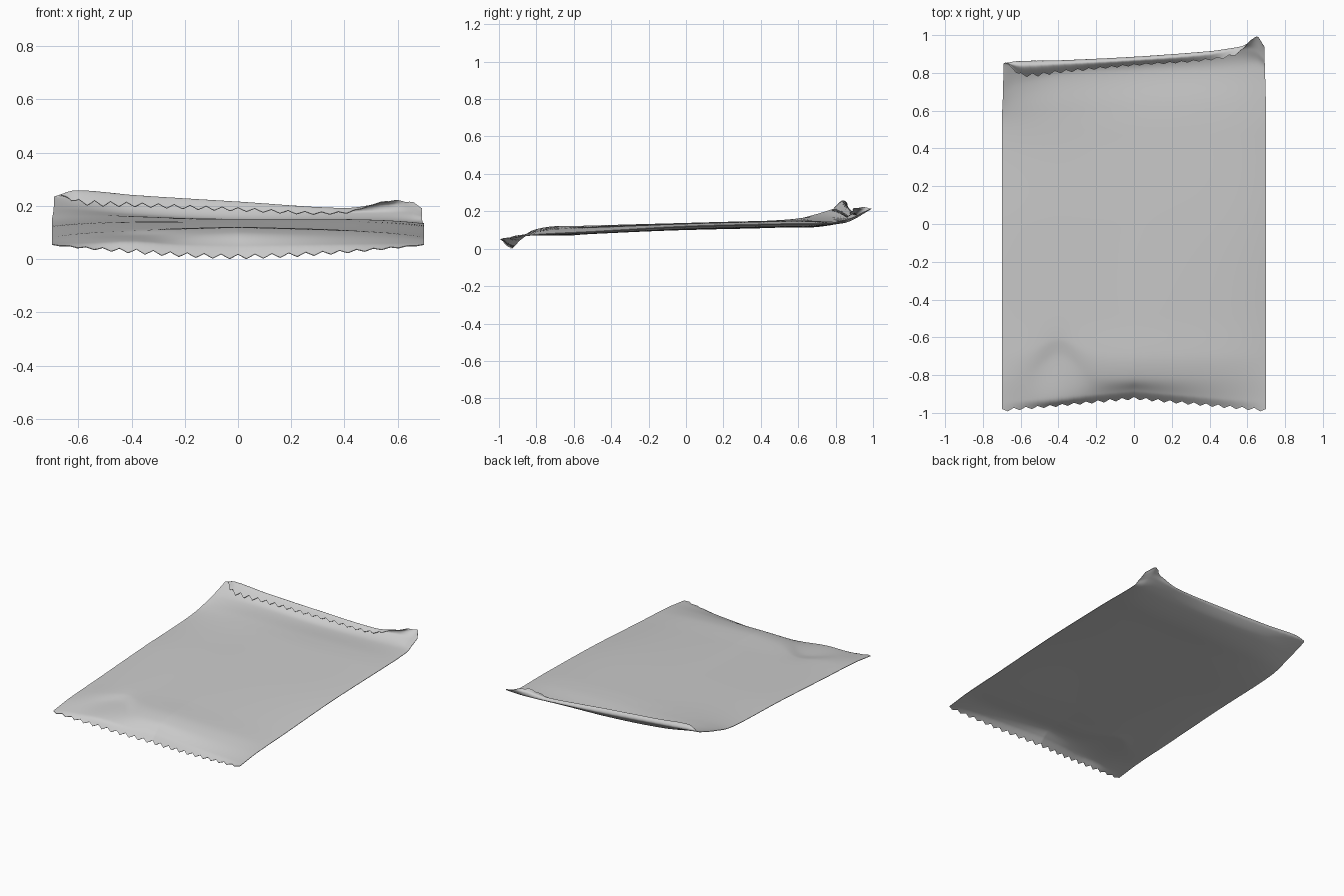
import bpy, bmesh, math

if "Cube" in bpy.data.objects:
    bpy.data.objects.remove(bpy.data.objects["Cube"])

NX, NY = 176, 110
HALF = 0.7
TS = [0, .05, .18, .48, .98, 1.48, 1.78, 1.9, 1.95, 2.0]   # path parameter of each profile point

# Back end of the sleeve at several x stations: rise, fold, flap middle, flap tip as (y, z)
BACK_X = [-.7, -.63, -.4, 0, .4, .56, .65, .7]
BACK = [
    [(.70, .190), (.845, .238), (.855, .246), (.835, .245)],
    [(.74, .190), (.862, .240), (.840, .264), (.785, .212)],
    [(.79, .170), (.868, .222), (.850, .246), (.805, .203)],
    [(.81, .148), (.887, .196), (.872, .222), (.842, .187)],
    [(.82, .146), (.915, .182), (.902, .198), (.870, .178)],
    [(.83, .146), (.930, .182), (.938, .212), (.905, .226)],
    [(.84, .146), (.925, .180), (.965, .203), (1.00, .226)],
    [(.82, .146), (.880, .168), (.920, .185), (.950, .203)],
]


def spline(ts, ps, t):
    """Cubic Hermite curve through 2D points with uneven spacing."""
    n = len(ts)
    i = max(0, min(n - 2, next((k for k in range(n - 1) if t <= ts[k + 1]), n - 2)))

    def slope(k, c):
        a, b = max(k - 1, 0), min(k + 1, n - 1)
        return (ps[b][c] - ps[a][c]) / (ts[b] - ts[a])
    h = ts[i + 1] - ts[i]
    s = (t - ts[i]) / h
    return tuple(
        (2*s**3 - 3*s*s + 1) * ps[i][c] + (s**3 - 2*s*s + s) * h * slope(i, c)
        + (3*s*s - 2*s**3) * ps[i + 1][c] + (s**3 - s*s) * h * slope(i + 1, c)
        for c in (0, 1))


def step(a, b, t):
    t = max(0, min(1, (t - a) / (b - a)))
    return t * t * (3 - 2 * t)


def profile(x):
    """Long section through the sleeve at one x."""
    a = abs(x) / HALF
    k = 1 - a
    dent = math.exp(-((x + .4) / .13) ** 2)
    front = [(-.99 + .065 * k, .06 - .052 * (1 - a ** 1.6)),
             (-.94 + .06 * k, .066 - .010 * k + .012 * dent),
             (-.80 + .12 * dent, .082 + .018 * k),
             (-.5, .098 + .014 * k),
             (0, .126),
             (.5, .139 + .008 * step(-.2, -.7, x))]
    back = [spline(BACK_X, [row[j] for row in BACK], x) for j in range(4)]
    return front + back


# Rows: dense at both ends, coarse over the flat middle
rows = []
for j in range(NY + 1):
    w = j / NY
    rows.append(w - .145 * math.sin(2 * math.pi * w))

bm = bmesh.new()
top, bottom = [], []
for i in range(NX + 1):
    u = 2 * i / NX - 1
    x = u * HALF
    pts = profile(x)
    tooth = abs((i % 8) - 4) / 4              # zigzag cut of both ends
    s0, s1 = .016 * tooth, 2 - .016 * tooth
    col_t, col_b = [], []
    for r in rows:
        s = s0 + (s1 - s0) * r
        y, z = spline(TS, pts, s)
        ya, za = spline(TS, pts, max(0, s - .004))
        yb, zb = spline(TS, pts, min(2, s + .004))
        ty, tz = yb - ya, zb - za
        ln = math.hypot(ty, tz) or 1
        ny, nz = -tz / ln, ty / ln
        # puffed middle, thin sealed ends and pinched sides
        puff = step(.06, .3, s) * step(1.86, 1.6, s)
        th = .0015 + .0175 * puff * (1 - abs(u) ** 5)
        width = 1 - .012 * step(1.5, 1.9, s) - (.05 * step(1.9, 2, s) if u < 0 else 0)
        col_t.append(bm.verts.new((x * width, y + ny * th, z + nz * th)))
        col_b.append(bm.verts.new((x * width, y - ny * th, z - nz * th)))
    top.append(col_t)
    bottom.append(col_b)

# Upper and lower sheets
for i in range(NX):
    for j in range(NY):
        bm.faces.new((top[i][j], top[i + 1][j], top[i + 1][j + 1], top[i][j + 1]))
        bm.faces.new((bottom[i][j], bottom[i][j + 1], bottom[i + 1][j + 1], bottom[i + 1][j]))
# Closed edges all round
for j in range(NY):
    bm.faces.new((top[0][j], top[0][j + 1], bottom[0][j + 1], bottom[0][j]))
    bm.faces.new((top[NX][j + 1], top[NX][j], bottom[NX][j], bottom[NX][j + 1]))
for i in range(NX):
    bm.faces.new((top[i + 1][0], top[i][0], bottom[i][0], bottom[i + 1][0]))
    bm.faces.new((top[i][NY], top[i + 1][NY], bottom[i + 1][NY], bottom[i][NY]))

# Stand on the ground, centred along y
zmin = min(v.co.z for v in bm.verts)
yc = (min(v.co.y for v in bm.verts) + max(v.co.y for v in bm.verts)) / 2
for v in bm.verts:
    v.co.z -= zmin
    v.co.y -= yc

mesh = bpy.data.meshes.new("foil_packet")
bm.to_mesh(mesh)
bm.free()
packet = bpy.data.objects.new("foil_packet", mesh)
bpy.context.collection.objects.link(packet)

foil = bpy.data.materials.new("grey_foil")
foil.diffuse_color = (.6, .6, .6, 1)
foil.use_nodes = True
foil.node_tree.nodes["Principled BSDF"].inputs["Base Color"].default_value = foil.diffuse_color
mesh.materials.append(foil)

bpy.context.view_layer.objects.active = packet
packet.select_set(True)
bpy.ops.object.shade_smooth_by_angle(angle=math.radians(50))
